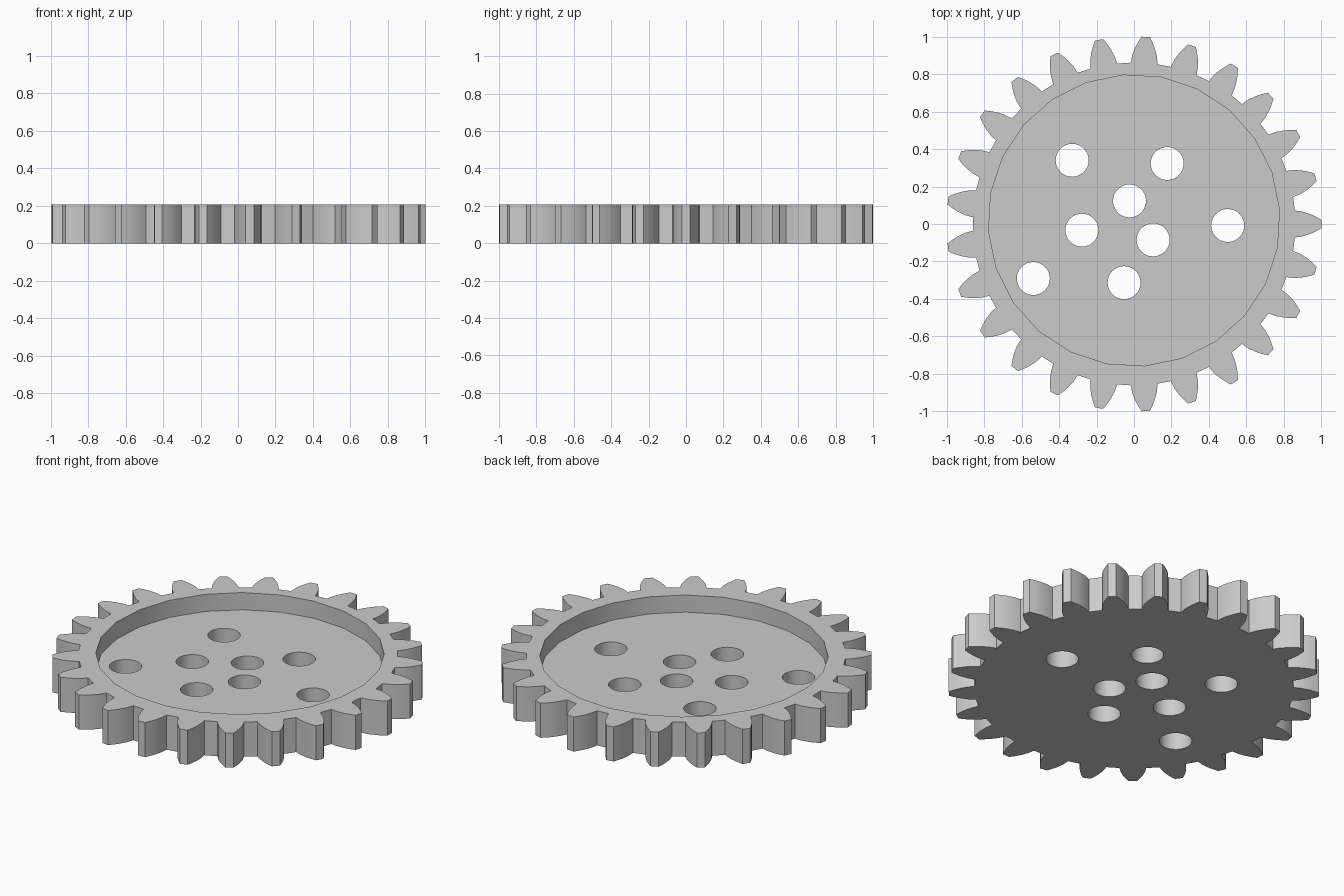
import bpy, bmesh
from math import cos, sin, pi, radians
from mathutils import Vector

cube = bpy.data.objects.get("Cube")
if cube:
    bpy.data.objects.remove(cube, do_unlink=True)

TEETH = 25
HEIGHT = 0.206
FLOOR = 0.104

grey = bpy.data.materials.new("plain grey")
grey.use_nodes = True
grey.diffuse_color = (0.6, 0.6, 0.6, 1)
grey.node_tree.nodes["Principled BSDF"].inputs["Base Color"].default_value = (0.6, 0.6, 0.6, 1)


def prism(name, outline, z0, z1):
    """Extrude a closed outline from z0 to z1."""
    bm = bmesh.new()
    face = bm.faces.new([bm.verts.new((x, y, z0)) for x, y in outline])
    top = bmesh.ops.extrude_face_region(bm, geom=[face])["geom"]
    bmesh.ops.translate(bm, vec=(0, 0, z1 - z0),
                        verts=[g for g in top if isinstance(g, bmesh.types.BMVert)])
    bmesh.ops.recalc_face_normals(bm, faces=bm.faces)
    mesh = bpy.data.meshes.new(name)
    bm.to_mesh(mesh)
    bm.free()
    mesh.materials.append(grey)
    obj = bpy.data.objects.new(name, mesh)
    bpy.context.collection.objects.link(obj)
    return obj


def circle(cx, cy, r, sides, phase=0.0):
    return [(cx + r * cos(phase + 2 * pi * i / sides),
             cy + r * sin(phase + 2 * pi * i / sides)) for i in range(sides)]


# Tooth flank as (radius, half width), bulging outwards from root to tip
flank = [(0.858, 0.072), (0.90, 0.066), (0.94, 0.053), (0.97, 0.039), (1.0, 0.022)]
tooth = [(r, -w) for r, w in flank] + [(r, w) for r, w in reversed(flank)]
outline = []
for i in range(TEETH):
    a = 2 * pi * i / TEETH
    outline += [(x * cos(a) - y * sin(a), x * sin(a) + y * cos(a)) for x, y in tooth]
gear = prism("gear_wheel", outline, 0, HEIGHT)

# Shallow round pocket and the through holes
cutters = [prism("pocket_cutter", circle(0, 0.019, 0.778, 24, radians(4.2)), FLOOR, 0.4)]
holes = [(-0.33, 0.34), (0.177, 0.323), (-0.024, 0.123), (-0.278, -0.033),
         (0.102, -0.085), (0.5, -0.008), (-0.537, -0.291), (-0.053, -0.313)]
for x, y in holes:
    cutters.append(prism("hole_cutter", circle(x, y, 0.088, 32), -0.1, 0.3))

for cutter in cutters:
    mod = gear.modifiers.new("cut", "BOOLEAN")
    mod.operation = "DIFFERENCE"
    mod.solver = "EXACT"
    mod.object = cutter

# Bake the cuts, then drop the cutters
bpy.context.view_layer.update()
graph = bpy.context.evaluated_depsgraph_get()
baked = bpy.data.meshes.new_from_object(gear.evaluated_get(graph))
gear.modifiers.clear()
gear.data = baked
for cutter in cutters:
    bpy.data.objects.remove(cutter, do_unlink=True)

# Smooth walls, crisp edges
for obj in bpy.context.selected_objects:
    obj.select_set(False)
gear.select_set(True)
bpy.context.view_layer.objects.active = gear
bpy.ops.object.shade_smooth_by_angle(angle=radians(30))
